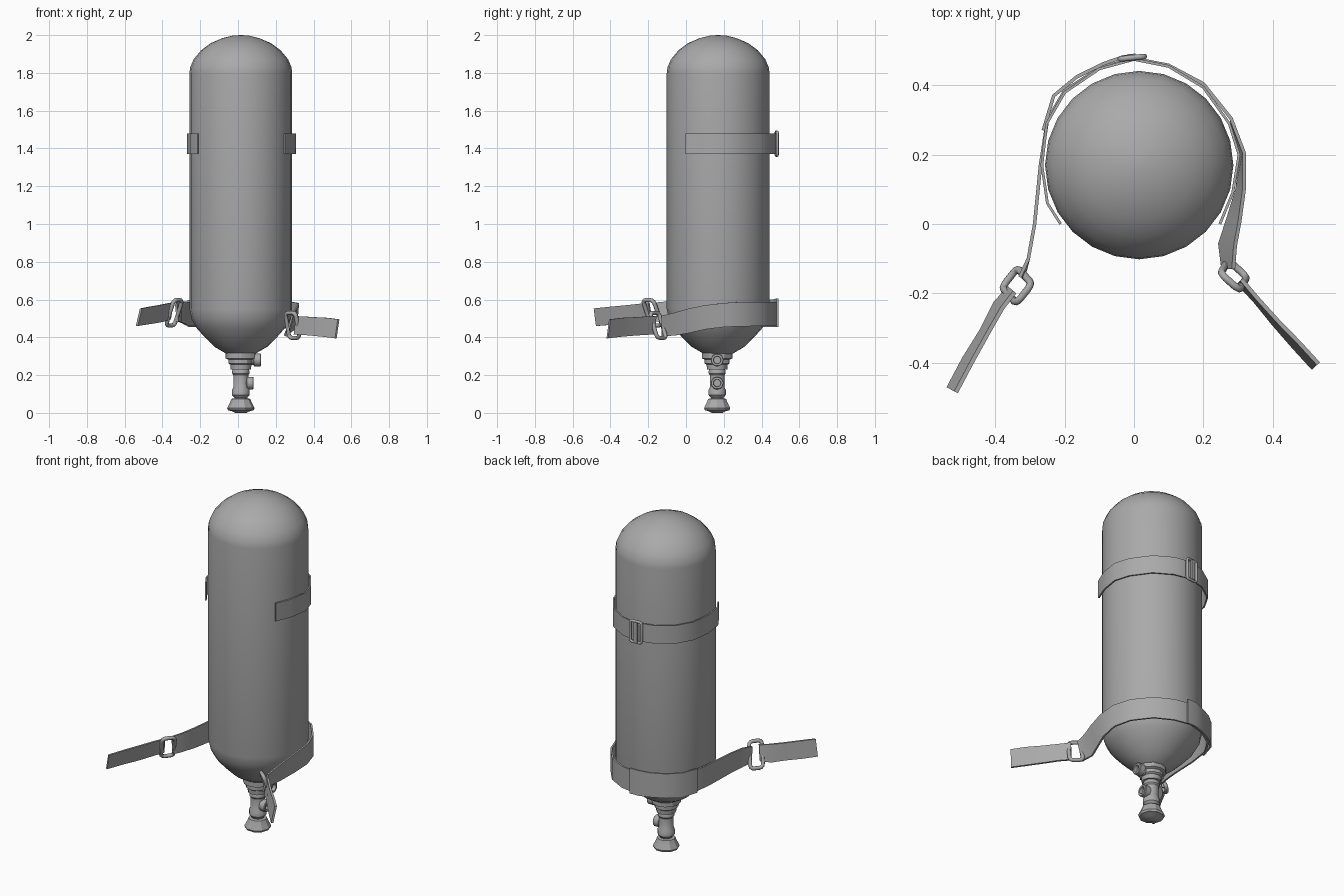
import bpy, bmesh, math
from mathutils import Vector

if "Cube" in bpy.data.objects:
    bpy.data.objects.remove(bpy.data.objects["Cube"])

grey = bpy.data.materials.new("plain grey")
grey.diffuse_color = (0.4, 0.4, 0.4, 1)
grey.use_nodes = True
grey.node_tree.nodes["Principled BSDF"].inputs["Base Color"].default_value = grey.diffuse_color
CX, CY = 0.015, 0.17


def finish(name, bm, angle=40):
    bmesh.ops.remove_doubles(bm, verts=bm.verts, dist=1e-5)
    bmesh.ops.recalc_face_normals(bm, faces=bm.faces)
    me = bpy.data.meshes.new(name)
    bm.to_mesh(me)
    bm.free()
    me.materials.append(grey)
    ob = bpy.data.objects.new(name, me)
    bpy.context.collection.objects.link(ob)
    bpy.ops.object.select_all(action='DESELECT')
    ob.select_set(True)
    bpy.context.view_layer.objects.active = ob
    bpy.ops.object.shade_smooth_by_angle(angle=math.radians(angle))
    return ob


def bridge(bm, rings, closed=False):
    """Skin a list of vertex rings; cap the ends unless closed."""
    n = len(rings[0])
    pairs = list(zip(rings, rings[1:])) + ([(rings[-1], rings[0])] if closed else [])
    for a, b in pairs:
        for i in range(n):
            j = (i + 1) % n
            bm.faces.new((a[i], a[j], b[j], b[i]))
    if not closed:
        bm.faces.new(rings[0])
        bm.faces.new(rings[-1])


def lathe(name, profile, sides, origin, axis='Z', angle=40):
    """Turn (radius, distance) pairs about an axis through origin."""
    bm = bmesh.new()
    rings = []
    for r, d in profile:
        ring = []
        for i in range(sides):
            a = 2 * math.pi * i / sides
            c, s = r * math.cos(a), r * math.sin(a)
            p = (c, s, d) if axis == 'Z' else (d, c, s)
            ring.append(bm.verts.new(Vector(origin) + Vector(p)))
        rings.append(ring)
    bridge(bm, rings)
    return finish(name, bm, angle)


def strap(name, pts, thick=0.01):
    """Webbing through (x, y, z bottom, z top, lean of the top edge to its left)."""
    bm = bmesh.new()
    rings = []
    for i, (x, y, z0, z1, lean) in enumerate(pts):
        a, b = pts[max(i - 1, 0)], pts[min(i + 1, len(pts) - 1)]
        d = Vector((b[0] - a[0], b[1] - a[1], 0)).normalized()
        n = Vector((-d.y, d.x, 0))
        ring = []
        for z, l, t in ((z0, -.5, -.5), (z0, -.5, .5), (z1, .5, .5), (z1, .5, -.5)):
            ring.append(bm.verts.new(Vector((x, y, z)) + n * (l * lean + t * thick)))
        rings.append(ring)
    bridge(bm, rings)
    return finish(name, bm, 45)


def buckle(name, centre, u, v, hu, hv, tube=0.011, corner=0.02):
    """Rounded rectangular wire loop spanned by directions u and v."""
    u, v = Vector(u).normalized(), Vector(v).normalized()
    w = u.cross(v).normalized()
    bm = bmesh.new()
    rings = []
    for q, (su, sv) in enumerate(((1, 1), (-1, 1), (-1, -1), (1, -1))):
        for k in range(4):
            a = math.pi / 2 * (q + k / 3)
            out = u * math.cos(a) + v * math.sin(a)
            c = Vector(centre) + u * su * (hu - corner) + v * sv * (hv - corner) + out * corner
            rings.append([bm.verts.new(c + tube * (out * math.cos(t) + w * math.sin(t)))
                          for t in (2 * math.pi * m / 8 for m in range(8))])
    bridge(bm, rings, closed=True)
    return finish(name, bm, 60)


# Cylinder body with a domed top and tapering shoulder
lathe("tank", [(.06, .305), (.085, .318), (.14, .35), (.195, .405), (.235, .45), (.26, .495),
               (.272, .55), (.272, 1.80), (.268, 1.83), (.25, 1.872), (.21, 1.92),
               (.16, 1.957), (.1, 1.983), (.045, 1.997), (.003, 2.0)], 24, (CX, CY, 0), angle=50)

# Valve: collar, stem and hand wheel
lathe("valve_collar", [(.08, .32), (.08, .288), (.066, .282), (.066, .262), (.056, .255),
                       (.054, .23), (.036, .228)], 12, (CX, CY - .005, 0), angle=30)
lathe("valve_stem", [(.038, .24), (.046, .222), (.046, .208), (.04, .2), (.04, .135),
                     (.047, .122), (.047, .095), (.034, .08), (.034, .068)],
      14, (CX, CY - .005, 0), angle=35)
lathe("hand_wheel", [(.03, .078), (.05, .074), (.055, .06), (.073, .025), (.068, .014),
                     (.045, .008), (.03, 0), (.005, 0)], 10, (CX, CY - .005, 0), angle=30)

# Outlets on the side of the valve, each with a recessed mouth
for name, z, r, end in (("upper_outlet", .28, .034, .107), ("lower_outlet", .158, .034, .068)):
    lathe(name, [(r * .8, .0), (r * .8, end - .04), (r, end - .036), (r, end - .004),
                 (r * .9, end), (r * .6, end), (r * .55, end - .02), (.002, end - .02)],
          14, (CX, CY - .005, z), axis='X', angle=35)

# Upper band around the back of the tank
upper = [(-.212, 0), (-.25, .06), (-.266, .17), (-.252, .29), (-.2, .38), (-.1, .448), (0, .475),
         (.1, .455), (.2, .395), (.275, .29), (.303, .2), (.285, .09), (.248, 0)]
strap("upper_strap", [(x, y, 1.37, 1.478, 0) for x, y in upper], .008)
buckle("upper_buckle", (-.005, .48, 1.425), (1, .1, 0), (0, 0, 1), .035, .062, .008, .012)
strap("upper_buckle_bar", [(-.02, .486, 1.365, 1.485, 0), (.005, .488, 1.365, 1.485, 0)], .008)

# Lower band, running forward to a loop on each side
strap("lower_strap", [
    (-.325, -.155, .485, .585, .01), (-.305, -.1, .48, .59, 0), (-.287, 0, .472, .59, 0),
    (-.27, .17, .462, .588, 0), (-.25, .3, .46, .588, 0), (-.2, .385, .46, .588, 0),
    (-.1, .45, .46, .588, 0), (0, .478, .46, .588, 0), (.1, .458, .46, .588, 0),
    (.2, .405, .46, .588, 0), (.28, .305, .458, .588, 0), (.313, .205, .455, .582, .01),
    (.308, .1, .442, .57, .02), (.288, .01, .422, .55, .035), (.27, -.06, .41, .53, .045),
    (.272, -.13, .405, .515, .03)])

# Overlapping webbing stitched on the back
strap("strap_overlap", [(-.262, .27, .455, .597, 0), (-.232, .37, .455, .602, 0),
                        (-.165, .425, .455, .6, 0), (-.09, .462, .455, .6, 0),
                        (-.03, .483, .455, .605, 0), (.03, .485, .455, .605, 0)])

# Loops and free strap ends
buckle("left_loop", (-.338, -.178, .53), (-.62, -.78, 0), (.05, -.055, .16), .036, .074)
buckle("right_loop", (.288, -.148, .463), (.75, -.66, 0), (-.025, -.045, .155), .036, .07)
strap("left_strap_end", [(-.352, -.19, .495, .585, .02), (-.39, -.235, .482, .578, .025),
                         (-.43, -.31, .475, .57, .02), (-.48, -.395, .467, .562, .025),
                         (-.525, -.48, .46, .553, .025)], .012)
strap("right_strap_end", [(.305, -.165, .415, .512, .015), (.35, -.215, .413, .51, .01),
                          (.41, -.285, .408, .506, .015), (.47, -.35, .402, .503, .02),
                          (.525, -.41, .395, .495, .02)], .012)
